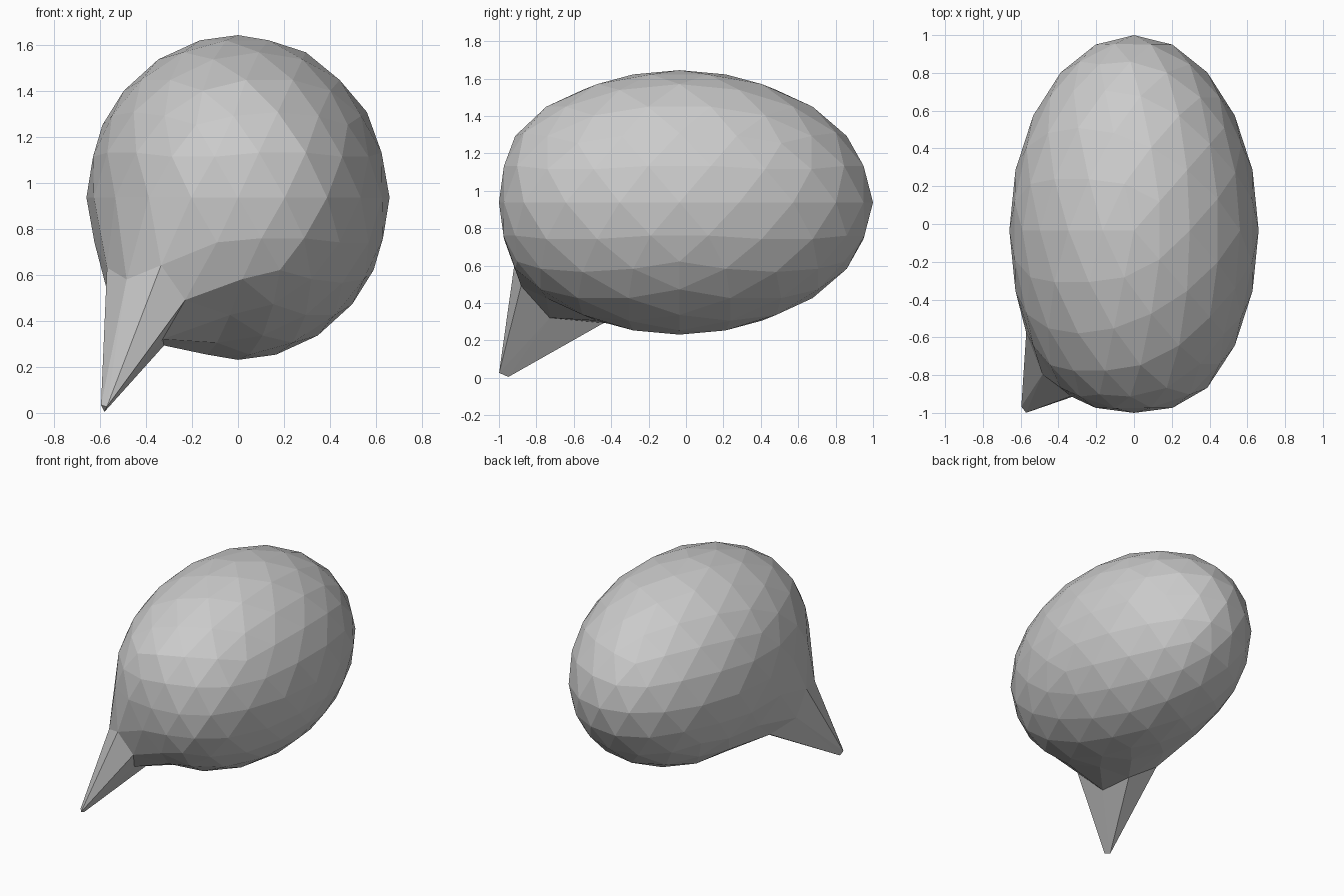
import bpy, bmesh, math
from mathutils import Vector, Matrix

if "Cube" in bpy.data.objects:
    bpy.data.objects.remove(bpy.data.objects["Cube"])

CENTRE = Vector((0, -0.035, 0.938))
RADII = Vector((0.66, 1.035, 0.707))
TIP = Vector((-0.583, -0.972, 0.022))
TAIL_DIR = Vector((-0.611, -0.551, -0.542)).normalized()

bm = bmesh.new()
bmesh.ops.create_icosphere(bm, subdivisions=3, radius=1.0,
                           matrix=Matrix.Rotation(math.pi, 4, 'Z'))

# Egg-shaped bubble body with a slightly flattened front
angle = {}
for v in bm.verts:
    d = v.co.normalized()
    angle[v] = math.degrees(d.angle(TAIL_DIR))
    p = CENTRE + Vector(d[i] * RADII[i] for i in range(3))
    p.y += 0.96 * max(0.0, -p.y - 0.8) ** 2
    v.co = p

# Pointed tail: one face is pulled to the tip, its neighbours follow a little
core = [v for v in bm.verts if angle[v] < 13]
mid = sum((v.co for v in core), Vector()) / len(core)
for v in bm.verts:
    if v in core:
        v.co = TIP + (v.co - mid) * 0.2
    else:
        w = max(0.0, 0.26 - 0.017 * (angle[v] - 18))
        v.co = v.co.lerp(TIP, min(w, 0.28))

mesh = bpy.data.meshes.new("speech_bubble")
bm.to_mesh(mesh)
bm.free()
obj = bpy.data.objects.new("speech_bubble", mesh)
bpy.context.collection.objects.link(obj)
